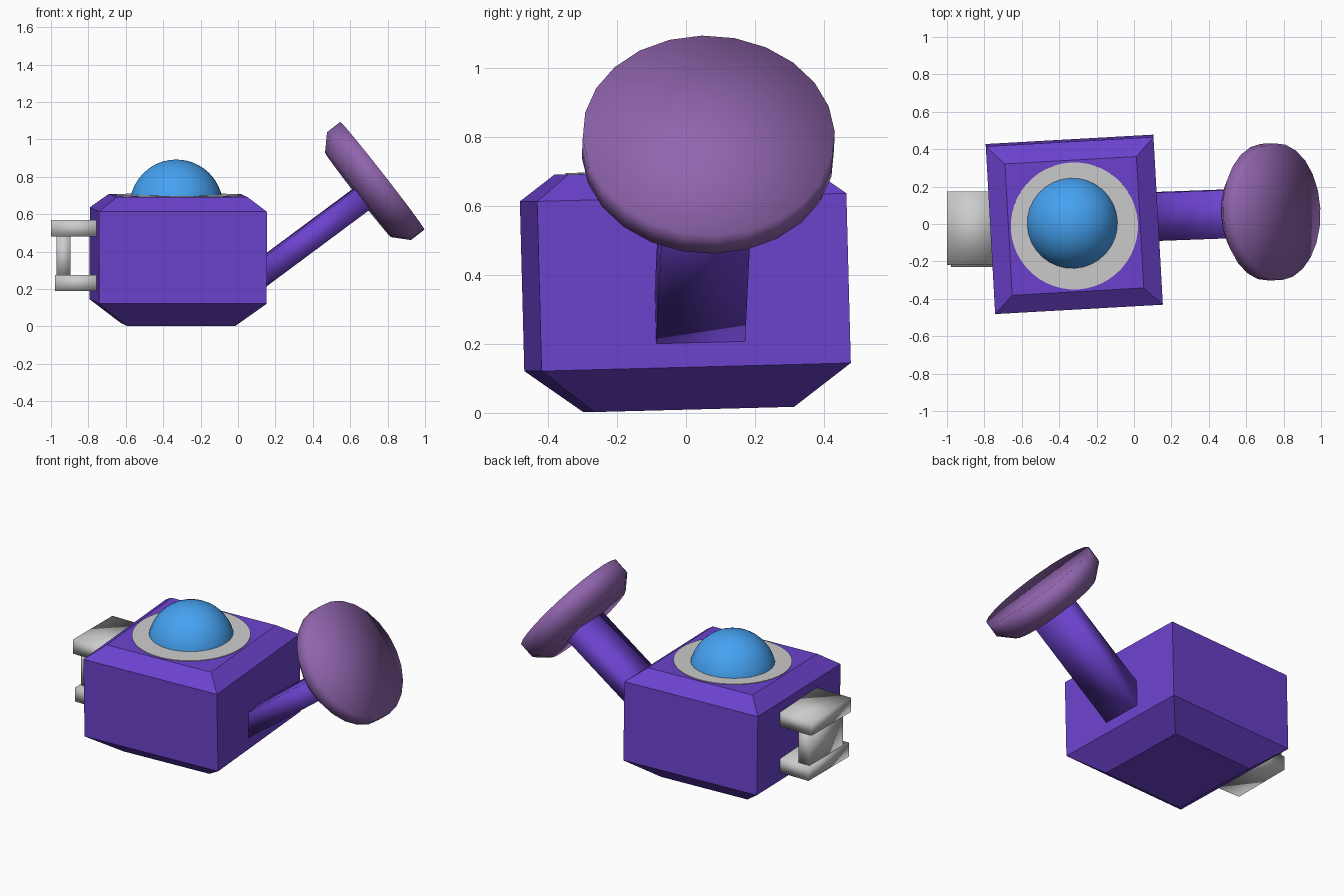
import bpy, bmesh, math
from mathutils import Matrix, Vector

if "Cube" in bpy.data.objects:
    bpy.data.objects.remove(bpy.data.objects["Cube"])


def material(name, rgb):
    m = bpy.data.materials.new(name)
    m.diffuse_color = (*rgb, 1)
    m.use_nodes = True
    m.node_tree.nodes["Principled BSDF"].inputs["Base Color"].default_value = m.diffuse_color
    return m


purple = material("purple", (0.15, 0.055, 0.62))
mauve = material("mauve", (0.28, 0.13, 0.42))
blue = material("blue", (0.06, 0.36, 0.88))

# Whole body sits slightly turned and tilted
FRAME = (Matrix.Translation((-0.32, 0.008, 0))
         @ Matrix.Rotation(math.radians(3.2), 4, 'Z')
         @ Matrix.Rotation(math.radians(1.5), 4, 'X'))


def make(name, bm, matrix, mat=None, smooth=False):
    bmesh.ops.recalc_face_normals(bm, faces=bm.faces)
    for f in bm.faces:
        f.smooth = smooth
    me = bpy.data.meshes.new(name)
    bm.to_mesh(me)
    bm.free()
    ob = bpy.data.objects.new(name, me)
    bpy.context.collection.objects.link(ob)
    ob.matrix_world = matrix
    if mat:
        me.materials.append(mat)
    return ob


def stack(rings, n, turn=0.0):
    """Closed solid from stacked regular n-gons given as (radius, z)."""
    bm = bmesh.new()
    loops = []
    for r, z in rings:
        loops.append([bm.verts.new((r * math.cos(turn + math.tau * i / n),
                                    r * math.sin(turn + math.tau * i / n), z))
                      for i in range(n)])
    for a, b in zip(loops, loops[1:]):
        for i in range(n):
            j = (i + 1) % n
            bm.faces.new((a[i], a[j], b[j], b[i]))
    for loop in (loops[0], loops[-1]):
        centre = sum((v.co for v in loop), Vector()) / n
        bmesh.ops.poke(bm, faces=[bm.faces.new(loop)]) if n > 4 else bm.faces.new(loop)
    return bm


def box(name, lo, hi, matrix=Matrix.Identity(4), mat=None):
    lo, hi = Vector(lo), Vector(hi)
    bm = bmesh.new()
    bmesh.ops.create_cube(bm, size=1)
    for v in bm.verts:
        v.co = Vector([(lo[k] + hi[k]) / 2 + v.co[k] * (hi[k] - lo[k]) for k in range(3)])
    return make(name, bm, matrix, mat, True)


# Chamfered body block
s = math.sqrt(2)
make("body", stack([(0.29 * s, 0.01), (0.449 * s, 0.133), (0.449 * s, 0.625), (0.352 * s, 0.70)],
                   4, math.pi / 4), FRAME, purple)

# Flat collar and dome on top
make("dome_collar", stack([(0.34, 0.69), (0.34, 0.704)], 48), FRAME)
bm = bmesh.new()
bmesh.ops.create_uvsphere(bm, u_segments=32, v_segments=20, radius=0.25)
make("dome", bm, FRAME @ Matrix.Translation((-0.01, 0.015, 0.642)), blue, True)

# Slanted arm
arm = FRAME @ Matrix.Translation((0.37, 0.015, 0.226)) @ Matrix.Rotation(math.radians(-36.6), 4, 'Y')
box("arm", (0, -0.129, -0.065), (0.78, 0.129, 0.065), arm, purple)

# Round pad at the arm's end
pad = FRAME @ Matrix.Translation((1.093, 0.018, 0.805)) @ Matrix.Rotation(math.radians(52), 4, 'Y')
make("round_pad", stack([(0.287, -0.165), (0.366, -0.09), (0.366, 0)], 24), pad, mauve, True)

# Bracket on the left: two plates and an upright
box("bracket_top", (-1.0, -0.22, 0.48), (-0.72, 0.175, 0.568))
box("bracket_bottom", (-0.978, -0.23, 0.188), (-0.72, 0.175, 0.275))
box("bracket_upright", (-0.97, -0.18, 0.26), (-0.895, 0.155, 0.49))
